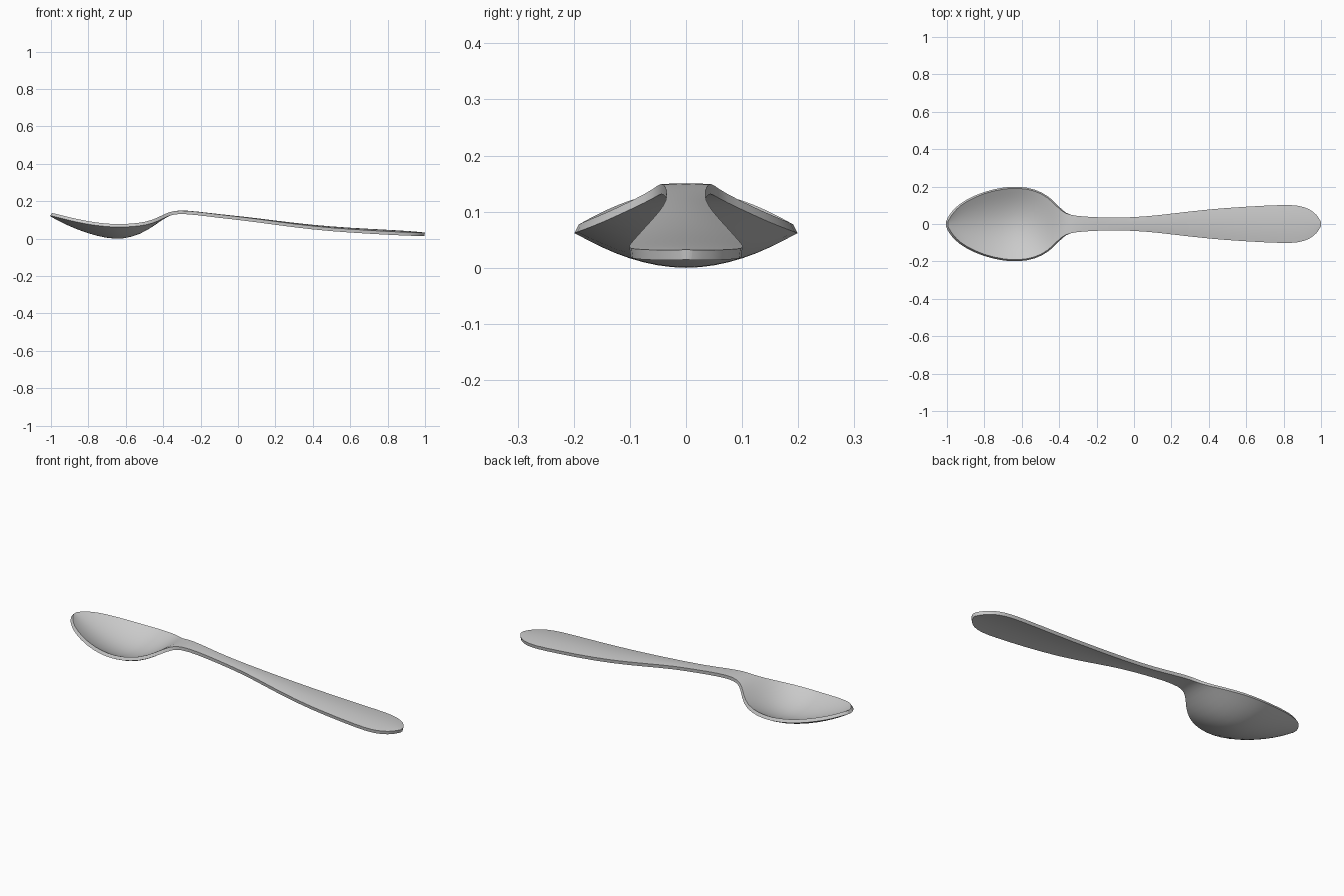
import bpy, bmesh

# Spoon stations along the length: x, half width, rim height, centreline height (upper face)
STATIONS = [
    (-0.995, 0.012, 0.141, 0.140), (-0.98, 0.042, 0.139, 0.131),
    (-0.95, 0.080, 0.131, 0.114), (-0.90, 0.120, 0.118, 0.089),
    (-0.80, 0.166, 0.096, 0.048), (-0.70, 0.188, 0.083, 0.023),
    (-0.62, 0.194, 0.081, 0.017), (-0.53, 0.180, 0.087, 0.042),
    (-0.46, 0.143, 0.102, 0.087), (-0.41, 0.090, 0.127, 0.123),
    (-0.37, 0.056, 0.146, 0.146), (-0.32, 0.044, 0.157, 0.158),
    (-0.22, 0.036, 0.149, 0.150), (-0.10, 0.033, 0.133, 0.135),
    (0.05, 0.038, 0.117, 0.120), (0.20, 0.055, 0.096, 0.101),
    (0.40, 0.079, 0.070, 0.077), (0.60, 0.093, 0.054, 0.062),
    (0.80, 0.103, 0.043, 0.052), (0.88, 0.100, 0.039, 0.047),
    (0.94, 0.081, 0.037, 0.043), (0.98, 0.048, 0.036, 0.039),
    (0.999, 0.012, 0.036, 0.037),
]
ACROSS = 8

# Upper surface lofted through the stations with a parabolic cross-section
bm = bmesh.new()
rows = []
for x, w, rim, mid in STATIONS:
    row = []
    for i in range(ACROSS + 1):
        t = 2 * i / ACROSS - 1
        row.append(bm.verts.new((x, w * t, mid + (rim - mid) * abs(t) ** 1.9)))
    rows.append(row)
for a, b in zip(rows, rows[1:]):
    for i in range(ACROSS):
        bm.faces.new((a[i], b[i], b[i + 1], a[i + 1]))
mesh = bpy.data.meshes.new("spoon")
bm.to_mesh(mesh)
bm.free()
spoon = bpy.data.objects.new("spoon", mesh)
bpy.context.collection.objects.link(spoon)

# Smooth the sheet, then give it metal thickness downwards
sub = spoon.modifiers.new("smooth", 'SUBSURF')
sub.levels = sub.render_levels = 1
sub.boundary_smooth = 'PRESERVE_CORNERS'
solid = spoon.modifiers.new("thickness", 'SOLIDIFY')
solid.thickness = 0.018
solid.offset = -1

# Smooth shading with crisp rim edges
bpy.context.view_layer.objects.active = spoon
spoon.select_set(True)
bpy.ops.object.shade_smooth_by_angle(angle=0.7)
for m in ("smooth", "thickness"):
    bpy.ops.object.modifier_apply(modifier=m)
bpy.ops.object.shade_smooth_by_angle(angle=0.7)

# Rest the bowl on z = 0
low = min(v.co.z for v in spoon.data.vertices)
for v in spoon.data.vertices:
    v.co.z -= low
